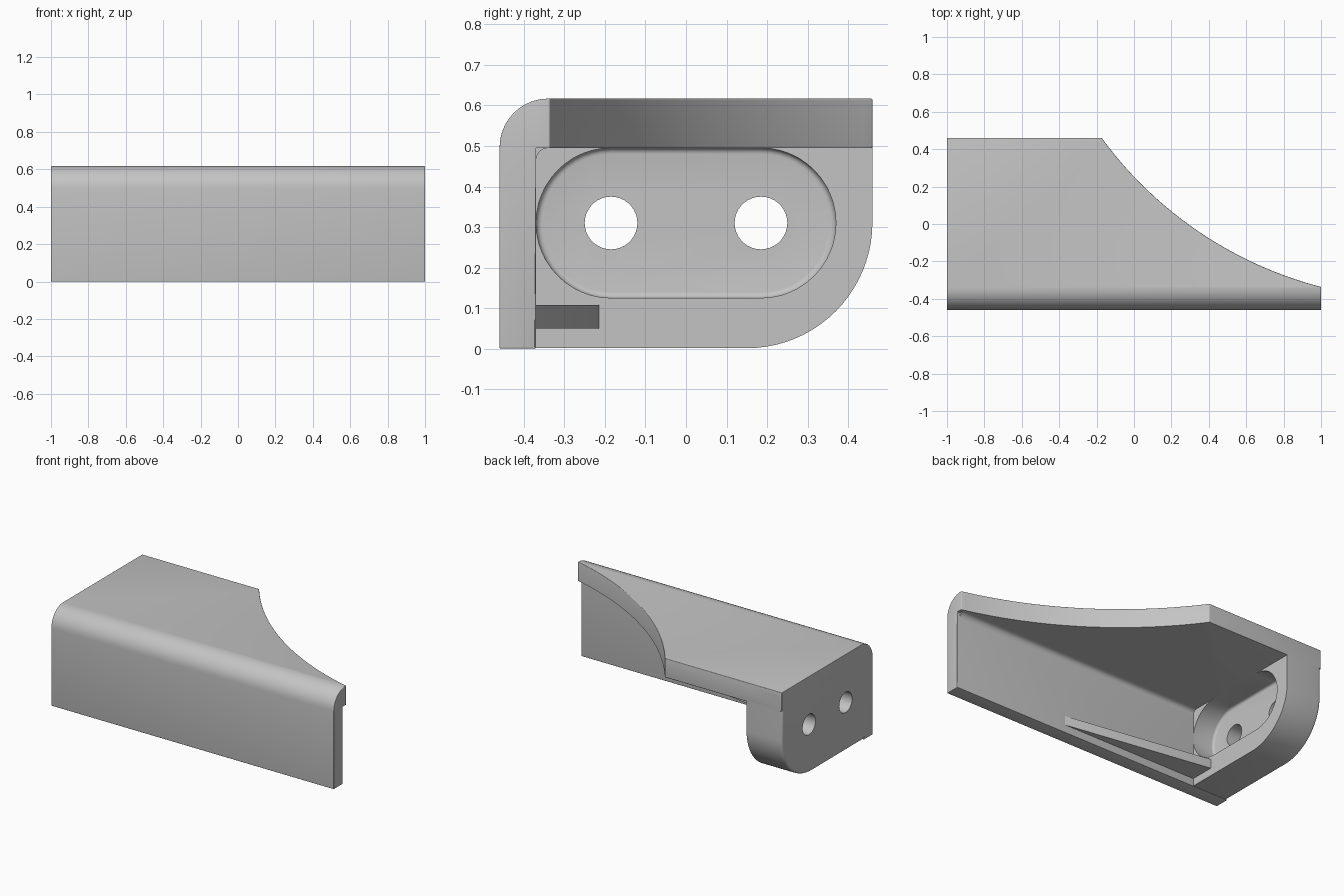
import bpy, bmesh, math
from mathutils import Vector

cube = bpy.data.objects.get("Cube")
if cube:
    bpy.data.objects.remove(cube, do_unlink=True)

grey = bpy.data.materials.new("plain grey")
grey.use_nodes = True
grey.diffuse_color = (0.55, 0.55, 0.55, 1)
grey.node_tree.nodes["Principled BSDF"].inputs["Base Color"].default_value = grey.diffuse_color


def arc(cx, cy, r, start, end, steps):
    """Points on an arc, angles in degrees."""
    angles = [math.radians(start + (end - start) * i / steps) for i in range(steps + 1)]
    return [(cx + r * math.cos(a), cy + r * math.sin(a)) for a in angles]


def round_edges(mesh, radius, rule):
    """Round the sharp edges picked by the rule."""
    bm = bmesh.new()
    bm.from_mesh(mesh)
    picked = [e for e in bm.edges if len(e.link_faces) == 2
              and e.calc_face_angle(0) > 0.5 and rule(e)]
    bmesh.ops.bevel(bm, geom=picked, offset=radius, segments=4, profile=0.5,
                    affect='EDGES', clamp_overlap=True)
    bm.to_mesh(mesh)
    bm.free()


def prism(name, outline, axis, low, high):
    """Extrude an outline: (y, z) points along x, or (x, y) points along z."""
    place = (lambda p, d: (d, *p)) if axis == "x" else (lambda p, d: (*p, d))
    bm = bmesh.new()
    face = bm.faces.new([bm.verts.new(place(p, low)) for p in outline])
    moved = bmesh.ops.extrude_face_region(bm, geom=[face])["geom"]
    shift = Vector(place((0, 0), high - low))
    bmesh.ops.translate(bm, vec=shift,
                        verts=[v for v in moved if isinstance(v, bmesh.types.BMVert)])
    bmesh.ops.recalc_face_normals(bm, faces=bm.faces)
    mesh = bpy.data.meshes.new(name)
    bm.to_mesh(mesh)
    bm.free()
    mesh.materials.append(grey)
    obj = bpy.data.objects.new(name, mesh)
    bpy.context.collection.objects.link(obj)
    return obj


def activate(obj):
    bpy.ops.object.select_all(action='DESELECT')
    obj.select_set(True)
    bpy.context.view_layer.objects.active = obj


def cut(obj, cutter):
    """Subtract the cutter and remove it."""
    cutter.hide_render = True
    activate(obj)
    mod = obj.modifiers.new("cut", 'BOOLEAN')
    mod.operation = 'DIFFERENCE'
    mod.solver = 'EXACT'
    mod.object = cutter
    bpy.ops.object.modifier_apply(modifier=mod.name)
    bpy.data.objects.remove(cutter, do_unlink=True)


FRONT, BACK, TOP = -0.46, 0.46, 0.617
INNER, UNDER = -0.37, 0.495

# Front wall and top plate as one angled section
shell = prism("front_wall_and_top",
              [(FRONT, 0), (INNER, 0), (INNER, UNDER), (BACK, UNDER), (BACK, TOP)]
              + arc(FRONT + 0.12, TOP - 0.12, 0.12, 90, 180, 10), "x", -1, 1)

# Sweeping concave cut along the back of the top plate
sweep = arc(1.53, 1.706, 2.11, 215.4, 256.25, 26)
cut(shell, prism("sweep_cutter", sweep + [(sweep[-1][0], sweep[0][1])], "z", 0.2, 1))


def outer_edge(e):
    under = all(abs(v.co.z - UNDER) < 0.001 for v in e.verts)
    at_back = all(abs(v.co.y - BACK) < 0.001 for v in e.verts)
    return at_back or not under


round_edges(shell.data, 0.02, outer_edge)

# Small fillet in the inside corner
fillet = prism("inside_fillet",
               [(INNER - 0.01, UNDER + 0.01), (INNER - 0.01, UNDER - 0.03)]
               + arc(INNER + 0.03, UNDER - 0.03, 0.03, 180, 90, 6)
               + [(INNER + 0.03, UNDER + 0.01)], "x", -0.9, 0.98)

# Thick end plate with one large rounded lower corner
edge = 0.001
plate = prism("end_plate",
              arc(0.15, 0.311, 0.31, -90, 0, 20)
              + [(BACK, TOP - 0.02), (BACK - 0.02, TOP - edge)]
              + arc(FRONT + 0.12, TOP - 0.12, 0.12 - edge, 90, 180, 10)
              + arc(FRONT + 0.02, 0.021, 0.02 - edge, 180, 270, 4), "x", -1, -0.75)
round_edges(plate.data, 0.018, lambda e: all(v.co.x < -0.99 for v in e.verts))

# Slot-shaped pocket and two through holes in the end plate
pocket = prism("pocket_cutter",
               arc(0.185, 0.31, 0.185, -90, 90, 24) + arc(-0.185, 0.31, 0.185, 90, 270, 24),
               "x", -0.9, -0.6)
round_edges(pocket.data, 0.015, lambda e: all(v.co.x < -0.89 for v in e.verts))
cut(plate, pocket)
for side in (-1, 1):
    cut(plate, prism("hole_cutter", arc(side * 0.185, 0.31, 0.065, 0, 350, 35), "x", -1.2, -0.5))

# Tapered rib bracing the wall against the end plate
rib = prism("brace_rib", [(-0.8, INNER - 0.01), (0.22, INNER - 0.01), (0.2, INNER),
                          (-0.75, -0.215), (-0.8, -0.215)], "z", 0.05, 0.108)

for part in (shell, fillet, plate, rib):
    activate(part)
    bpy.ops.object.shade_smooth_by_angle(angle=math.radians(30))
